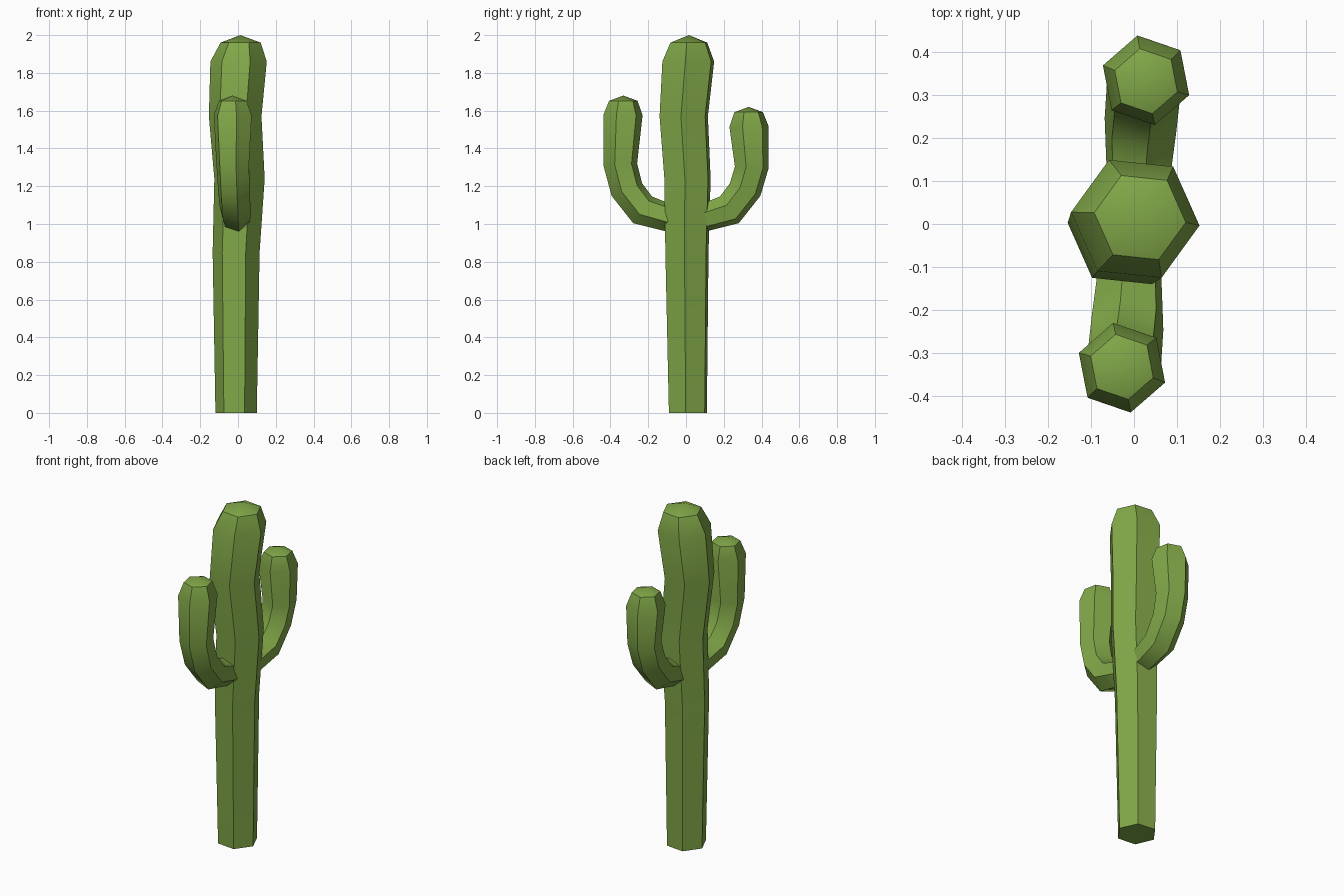
import bpy, bmesh
from math import sin, cos, pi, radians

cube = bpy.data.objects.get("Cube")
if cube:
    bpy.data.objects.remove(cube, do_unlink=True)

green = bpy.data.materials.new("cactus_green")
green.use_nodes = True
COLOUR = (0.22, 0.39, 0.065, 1)
green.diffuse_color = COLOUR
green.node_tree.nodes["Principled BSDF"].inputs["Base Color"].default_value = COLOUR


def stem(name, rings, tip, phase, turn=1):
    """Loft six-sided rings (x, y, z, radius, tilt) and close them with a low pointed cap."""
    bm = bmesh.new()
    loops = []
    for x, y, z, r, tilt in rings:
        t, loop = radians(tilt), []
        for i in range(6):
            a = radians(phase) + i * pi / 3
            u, v = r * cos(a), r * sin(a)
            loop.append(bm.verts.new((turn * (x + u), turn * (y + v * cos(t)), z + v * sin(t))))
        loops.append(loop)
    for low, high in zip(loops, loops[1:]):
        for i in range(6):
            j = (i + 1) % 6
            bm.faces.new((low[i], low[j], high[j], high[i]))
    bm.faces.new(loops[0][::-1])
    top = bm.verts.new((turn * tip[0], turn * tip[1], tip[2]))
    for i in range(6):
        bm.faces.new((loops[-1][i], loops[-1][(i + 1) % 6], top))
    bmesh.ops.recalc_face_normals(bm, faces=bm.faces)
    mesh = bpy.data.meshes.new(name)
    bm.to_mesh(mesh)
    bm.free()
    mesh.materials.append(green)
    obj = bpy.data.objects.new(name, mesh)
    bpy.context.collection.objects.link(obj)
    bpy.ops.object.select_all(action='DESELECT')
    obj.select_set(True)
    bpy.context.view_layer.objects.active = obj
    bpy.ops.object.shade_smooth_by_angle(angle=radians(40))


# Trunk, slightly wavy and widening upwards
stem("trunk", [
    (-0.01, 0.01, 0, 0.11, 0),
    (-0.01, 0.005, 0.85, 0.125, 0),
    (0.008, 0.008, 1.24, 0.134, 0),
    (-0.015, -0.012, 1.57, 0.14, 0),
    (0.003, 0.012, 1.86, 0.15, 0),
    (0.014, 0.015, 1.96, 0.107, 0),
], (0.012, 0.015, 2), -6)


# Arms: the back one is the front one turned half round, with a shorter upright
def arm(name, turn, drop):
    stem(name, [
        (-0.01, -0.05, 1.045, 0.075, 88),
        (-0.01, -0.1, 1.036, 0.077, 86),
        (-0.015, -0.23, 1.075, 0.088, 55),
        (-0.022, -0.313, 1.182, 0.089, 22),
        (-0.028, -0.348, 1.315 - drop / 4, 0.091, 3),
        (-0.028, -0.334, 1.575 - drop, 0.106, 0),
        (-0.028, -0.332, 1.652 - drop, 0.077, 0),
    ], (-0.03, -0.332, 1.68 - drop), -19, turn)


arm("front_arm", 1, 0)
arm("back_arm", -1, 0.06)
